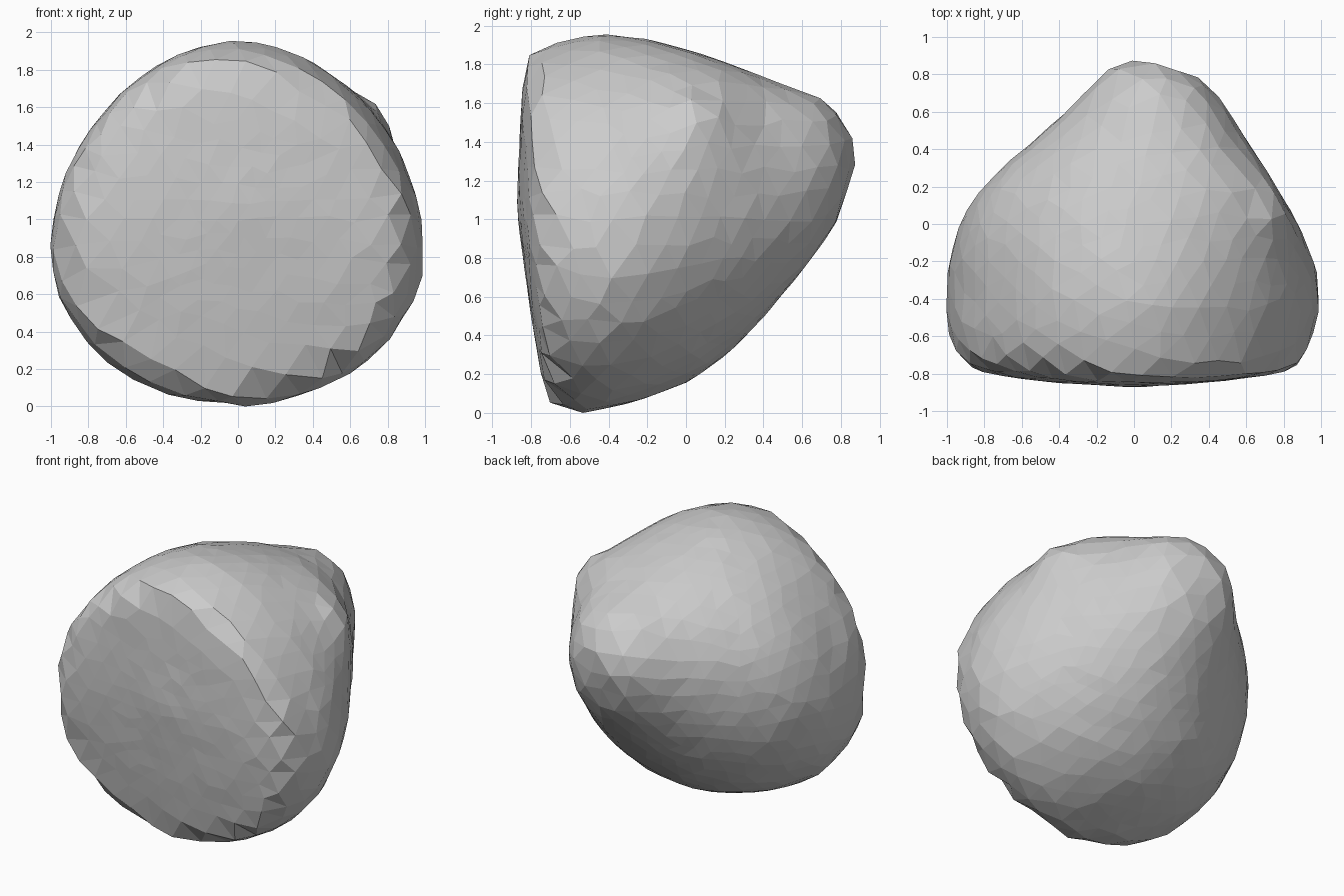
import bpy, bmesh, math, random
from mathutils import Vector
from mathutils.bvhtree import BVHTree

if "Cube" in bpy.data.objects:
    bpy.data.objects.remove(bpy.data.objects["Cube"])

random.seed(4)

# Cross-sections front to back:
# y, left, right, bottom, top, height of widest point, fullness of upper right shoulder
SECTIONS = [
    (-0.87, -0.05, 0.05, 1.05, 1.15, 1.10, 2.0),
    (-0.84, -0.50, 0.46, 0.80, 1.78, 1.10, 2.0),
    (-0.80, -0.78, 0.78, 0.50, 1.86, 1.00, 1.95),
    (-0.74, -0.93, 0.90, 0.16, 1.885, 0.92, 1.9),
    (-0.70, -0.96, 0.925, 0.05, 1.90, 0.90, 1.85),
    (-0.53, -1.00, 0.97, 0.00, 1.94, 0.86, 1.85),
    (-0.40, -1.00, 1.00, 0.02, 1.955, 0.84, 1.85),
    (-0.20, -0.99, 0.965, 0.075, 1.93, 0.90, 1.95),
    (0.00, -0.93, 0.88, 0.15, 1.875, 1.00, 2.3),
    (0.15, -0.85, 0.79, 0.25, 1.825, 1.05, 2.7),
    (0.30, -0.71, 0.70, 0.38, 1.775, 1.10, 2.6),
    (0.45, -0.53, 0.60, 0.55, 1.71, 1.15, 2.4),
    (0.60, -0.36, 0.51, 0.73, 1.66, 1.20, 2.3),
    (0.70, -0.27, 0.44, 0.86, 1.62, 1.24, 2.2),
    (0.80, -0.18, 0.32, 1.02, 1.53, 1.28, 2.1),
    (0.87, -0.06, 0.10, 1.27, 1.42, 1.36, 2.0),
]
SIDES = 64


def section_ring(y, left, right, bottom, top, wide, shoulder):
    """Rounded, lopsided ring through the four extremes of a section."""
    mid = (left + right) / 2
    ring = []
    for i in range(SIDES):
        a = 2 * math.pi * i / SIDES
        c, s = math.cos(a), math.sin(a)
        fullness = 2.05 if s <= 0 else (shoulder if c > 0 else 1.85)
        p = 2 / fullness
        height = (top - wide) if s > 0 else (wide - bottom)
        ring.append(Vector((mid + (right - mid) * math.copysign(abs(c) ** p, c), y,
                            wide + height * math.copysign(abs(s) ** p, s))))
    return ring


# Lofted guide surface, kept only in memory
guide = bmesh.new()
rings = [[guide.verts.new(v) for v in section_ring(*s)] for s in SECTIONS]
for r0, r1 in zip(rings, rings[1:]):
    for i in range(SIDES):
        j = (i + 1) % SIDES
        guide.faces.new((r0[i], r0[j], r1[j], r1[i]))
guide.faces.new(rings[0])
guide.faces.new(rings[-1])
tree = BVHTree.FromBMesh(guide)

# Boulder: icosphere wrapped onto the guide, so the facets are irregular
bm = bmesh.new()
bmesh.ops.create_icosphere(bm, subdivisions=4, radius=1)
centre = Vector((0, -0.2, 1.0))
knob = Vector((0.74, 0.08, 1.52))
for v in bm.verts:
    wobble = Vector([random.uniform(-0.025, 0.025) for _ in range(3)])
    direction = (v.co + wobble).normalized()
    hit = tree.ray_cast(centre, direction)[0]
    v.co = hit + direction * random.uniform(-0.002, 0.005)
    # Slight knob on the upper right shoulder
    d = (v.co - knob).length
    v.co += Vector((0.05, 0.01, 0.035)) * math.exp(-(d / 0.18) ** 2)
guide.free()

# Stand it on the ground
low = min(v.co.z for v in bm.verts)
for v in bm.verts:
    v.co.z -= low
bmesh.ops.recalc_face_normals(bm, faces=bm.faces)

mesh = bpy.data.meshes.new("boulder")
bm.to_mesh(mesh)
bm.free()
boulder = bpy.data.objects.new("boulder", mesh)
bpy.context.collection.objects.link(boulder)
